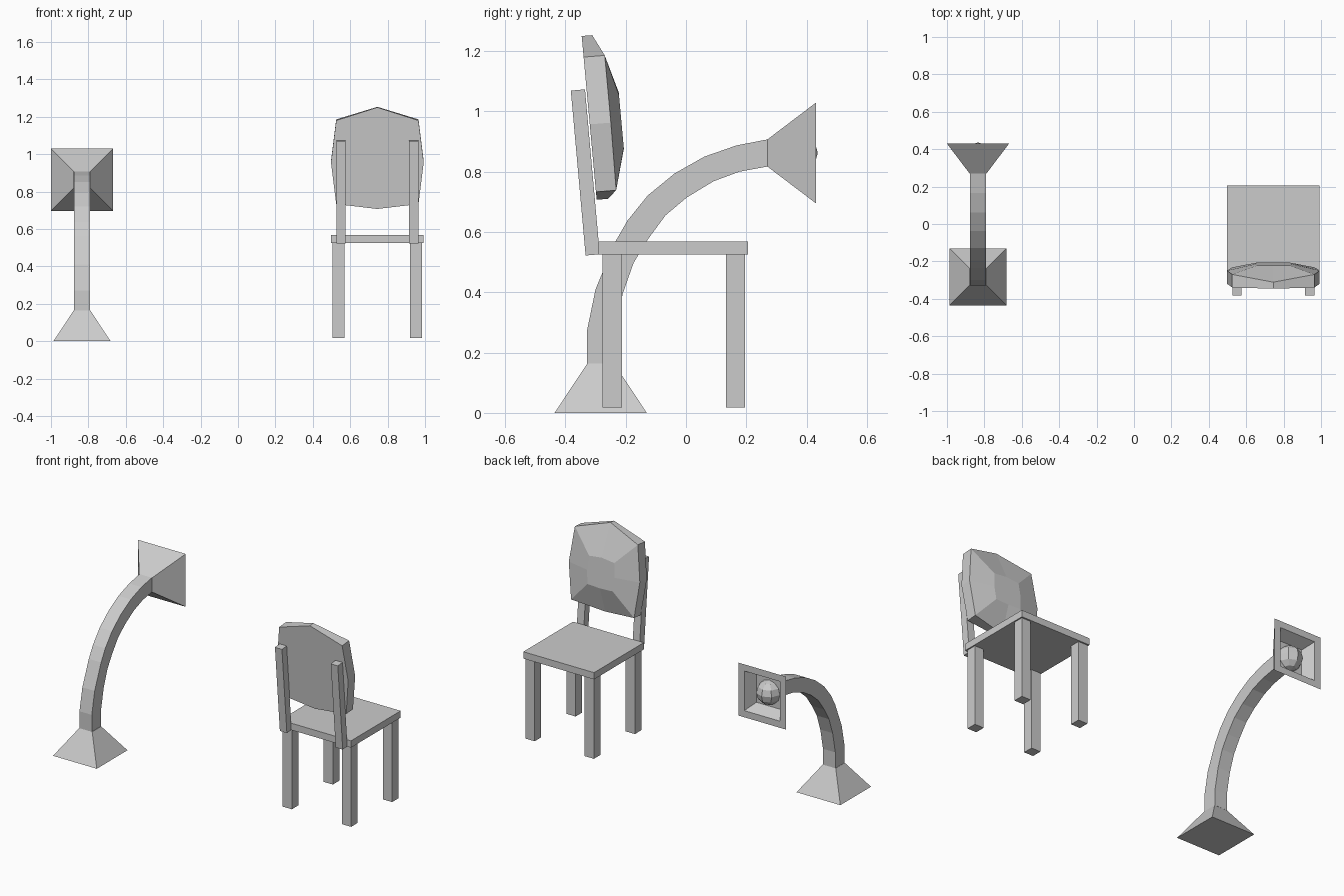
import bpy, bmesh
from mathutils import Vector, Matrix

if "Cube" in bpy.data.objects:
    bpy.data.objects.remove(bpy.data.objects["Cube"])


def finish(name, bm):
    bmesh.ops.recalc_face_normals(bm, faces=bm.faces)
    me = bpy.data.meshes.new(name)
    bm.to_mesh(me)
    bm.free()
    ob = bpy.data.objects.new(name, me)
    bpy.context.collection.objects.link(ob)
    return ob


def loft(name, rings):
    """Skin a list of equal-sized vertex rings and cap both ends."""
    bm = bmesh.new()
    vs = [[bm.verts.new(p) for p in r] for r in rings]
    n = len(rings[0])
    for a, b in zip(vs, vs[1:]):
        for i in range(n):
            j = (i + 1) % n
            bm.faces.new((a[i], a[j], b[j], b[i]))
    bm.faces.new(vs[0])
    bm.faces.new(vs[-1])
    return finish(name, bm)


def box(name, x0, x1, y0, y1, z0, z1):
    return loft(name, [[(x0, y0, z), (x1, y0, z), (x1, y1, z), (x0, y1, z)]
                       for z in (z0, z1)])


# ---- Lamp ----
LX, LY, LZ = -0.834, -0.283, 0.862


def base_ring(h, z):
    return [(LX - h, LY - h, z), (LX + h, LY - h, z),
            (LX + h, LY + h, z), (LX - h, LY + h, z)]


def shade_ring(h, y):
    return [(LX - h, y, LZ - h), (LX + h, y, LZ - h),
            (LX + h, y, LZ + h), (LX - h, y, LZ + h)]


loft("lamp_base", [base_ring(0.153, 0), base_ring(0.045, 0.163)])

# curved arm: outer and inner (y, z) points
outer = [(-.329, .163), (-.329, .27), (-.30, .41), (-.236, .565), (-.194, .638),
         (-.127, .721), (-.038, .794), (.061, .85), (.167, .887), (.27, .907)]
inner = [(-.237, .163), (-.237, .263), (-.21, .395), (-.174, .497), (-.127, .575),
         (-.068, .655), (.002, .714), (.091, .768), (.177, .80), (.27, .817)]
w = 0.043
loft("lamp_arm", [[(LX - w, *o), (LX + w, *o), (LX + w, *i), (LX - w, *i)]
                  for o, i in zip(outer, inner)])

# flared shade with recessed opening
loft("lamp_shade", [shade_ring(0.045, 0.27), shade_ring(0.167, 0.431),
                    shade_ring(0.125, 0.431), shade_ring(0.09, 0.36)])

# bulb
bm = bmesh.new()
bmesh.ops.create_uvsphere(bm, u_segments=8, v_segments=6, radius=0.075,
                          matrix=Matrix.Translation((LX, 0.362, LZ)))
finish("bulb", bm)

# ---- Chair ----
CX = 0.745
box("seat", CX - .247, CX + .247, -.29, .206, .525, .568)
for side in (-1, 1):
    x = CX + side * 0.207
    for label, y in (("rear", -.245), ("front", .164)):
        box(f"{label}_leg", x - .032, x + .032, y - .032, y + .032, .018, .53)
    # leaning back post
    x = CX + side * 0.195
    loft("back_post", [[(x - .0245, y, z), (x + .0245, y, z),
                        (x + .0245, y + .047, z + .004), (x - .0245, y + .047, z + .004)]
                       for y, z in ((-.333, .522), (-.382, 1.069))])


# padded backrest, leaning with the posts
def lean(x, d, z):
    return (CX + x, -.346 + (1.25 - z) * .0915 + d, z + d * .08)


rim = [(0, 1.25), (.22, 1.18), (.248, .957), (.22, .733),
       (0, .707), (-.22, .733), (-.248, .957), (-.22, 1.18)]
rim_depth = [.035, .07, .07, .067, .037, .067, .07, .07]
pad = [(0, 1.055), (.088, 1.045), (.096, .957), (.088, .872),
       (0, .868), (-.088, .872), (-.096, .957), (-.088, 1.045)]
loft("backrest_cushion",
     [[lean(x, 0, z) for x, z in rim],
      [lean(x, d, z) for (x, z), d in zip(rim, rim_depth)],
      [lean(x, .105, z) for x, z in pad]])
